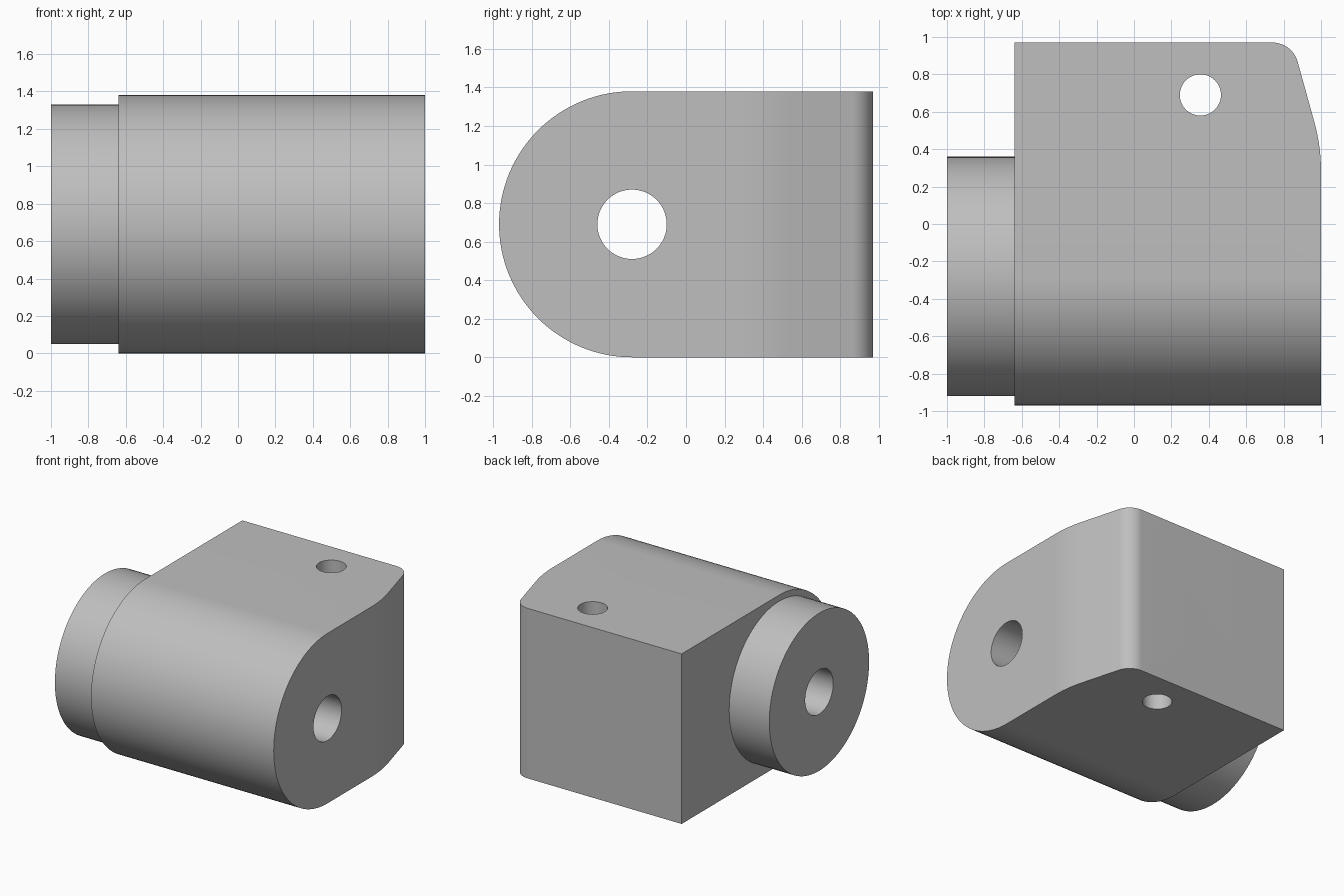
import bpy, bmesh
from math import sin, cos, radians
from mathutils import Vector

if "Cube" in bpy.data.objects:
    bpy.data.objects.remove(bpy.data.objects["Cube"])

RADIUS = 0.69
AXIS_Y, AXIS_Z = -0.28, 0.69

metal = bpy.data.materials.new("light grey metal")
metal.use_nodes = True
grey = (0.52, 0.52, 0.52, 1)
metal.diffuse_color = grey
metal.node_tree.nodes["Principled BSDF"].inputs["Base Color"].default_value = grey


def arc(u, v, r, start, end, steps):
    angles = [radians(start + (end - start) * i / steps) for i in range(steps + 1)]
    return [(u + r * cos(a), v + r * sin(a)) for a in angles]


def circle(u, v, r, steps=96):
    return arc(u, v, r, 0, 360, steps)[:-1]


def prism(name, outline, axis, low, high):
    """Extrude a flat outline along x (outline in y, z) or z (outline in x, y)."""
    bm = bmesh.new()
    place = (lambda u, v: (low, u, v)) if axis == "x" else (lambda u, v: (u, v, low))
    face = bm.faces.new([bm.verts.new(place(u, v)) for u, v in outline])
    top = bmesh.ops.extrude_face_region(bm, geom=[face])["geom"]
    step = Vector((high - low, 0, 0)) if axis == "x" else Vector((0, 0, high - low))
    bmesh.ops.translate(bm, vec=step, verts=[g for g in top if isinstance(g, bmesh.types.BMVert)])
    bmesh.ops.recalc_face_normals(bm, faces=bm.faces)
    mesh = bpy.data.meshes.new(name)
    bm.to_mesh(mesh)
    bm.free()
    mesh.materials.append(metal)
    obj = bpy.data.objects.new(name, mesh)
    bpy.context.collection.objects.link(obj)
    return obj


def combine(target, tool, operation):
    mod = target.modifiers.new(operation.lower(), "BOOLEAN")
    mod.operation, mod.solver, mod.object = operation, "EXACT", tool
    bpy.context.view_layer.objects.active = target
    bpy.ops.object.modifier_apply(modifier=mod.name)
    bpy.data.objects.remove(tool)


# Block with a half-round front
side = arc(AXIS_Y, AXIS_Z, RADIUS, 90, 270, 64) + [(0.97, 0), (0.97, 2 * RADIUS)]
body = prism("bracket_body", side, "x", -0.64, 1)

# Plan outline: swept right flank and rounded back corner
plan = [(-0.64 - 0.1, -1.1), (1, -1.1)]
plan += arc(0, 0.28, 1, 0, 15, 16)
plan += arc(0.74, 0.83, 0.14, 15, 90, 16)
plan += [(-0.64 - 0.1, 0.97)]
combine(body, prism("plan_trim", plan, "z", -0.1, 1.5), "INTERSECT")

# Round boss on one end
combine(body, prism("end_boss", circle(AXIS_Y, AXIS_Z, 0.64), "x", -1, -0.3), "UNION")

# Axle bore and vertical pin hole
combine(body, prism("axle_bore", circle(AXIS_Y, AXIS_Z, 0.18, 64), "x", -1.2, 1.2), "DIFFERENCE")
combine(body, prism("pin_hole", circle(0.355, 0.69, 0.11, 64), "z", -0.2, 1.6), "DIFFERENCE")

# Smooth curved walls, sharp edges
bpy.ops.object.select_all(action="DESELECT")
body.select_set(True)
bpy.context.view_layer.objects.active = body
bpy.ops.object.shade_smooth_by_angle(angle=radians(25))
